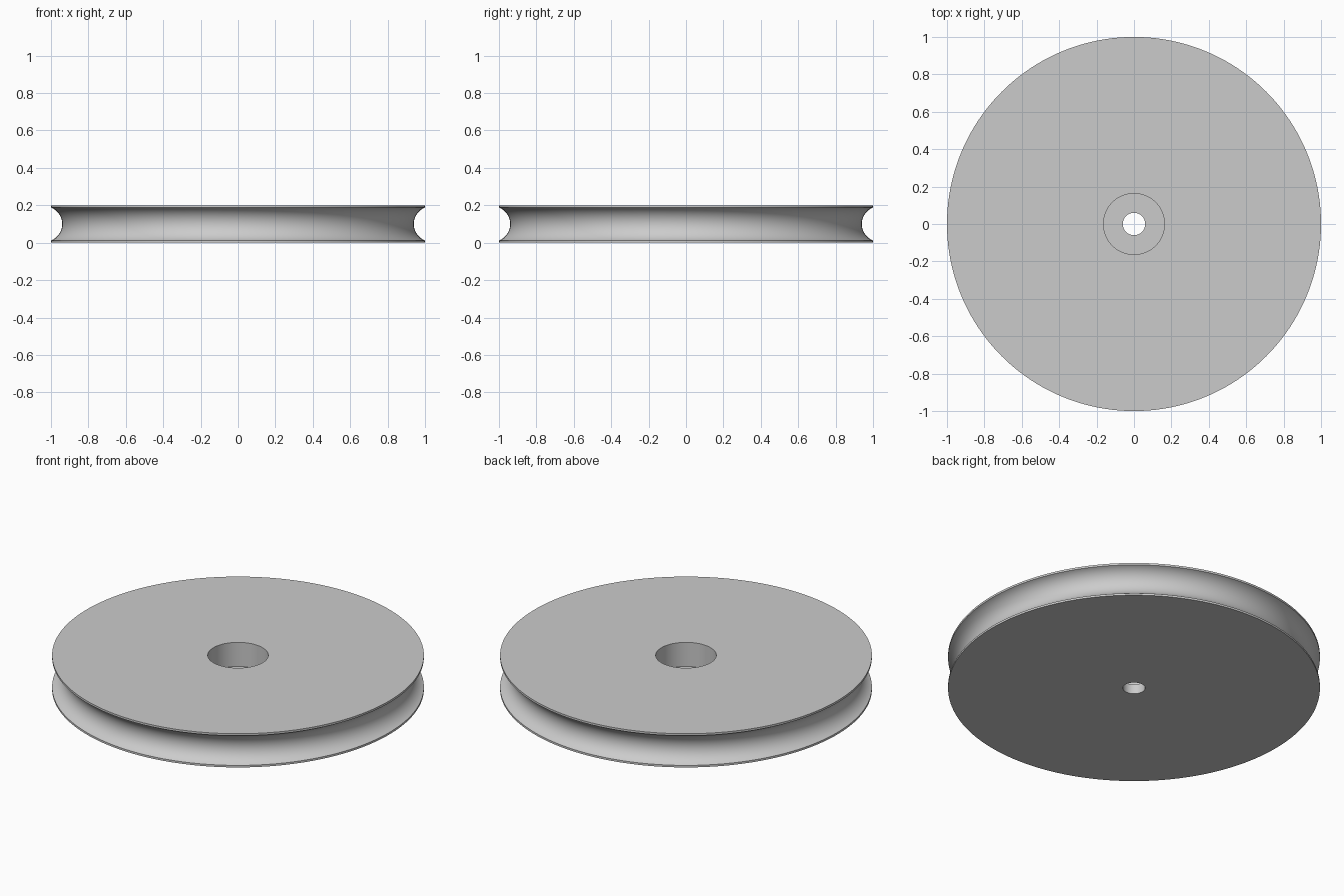
import bpy
import math
from math import cos, sin, pi

SEGMENTS = 160
ARC_STEPS = 24
HEIGHT, RADIUS = 0.2, 1.0
LIP = 0.012                      # straight rim above and below the groove
GROOVE_DEPTH = 0.06
BORE_RADIUS, SEAT_RADIUS = 0.06, 0.163
SEAT_FLOOR = 0.057

cube = bpy.data.objects.get("Cube")
if cube:
    bpy.data.objects.remove(cube, do_unlink=True)

grey = bpy.data.materials.new("plain grey")
grey.use_nodes = True
colour = (0.6, 0.6, 0.6, 1)
grey.diffuse_color = colour
grey.node_tree.nodes["Principled BSDF"].inputs["Base Color"].default_value = colour

# Round rope groove: an arc between the two lips
half = HEIGHT / 2 - LIP
arc_radius = (half ** 2 + GROOVE_DEPTH ** 2) / (2 * GROOVE_DEPTH)
arc_centre = RADIUS - GROOVE_DEPTH + arc_radius
sweep = math.asin(half / arc_radius)
groove = []
for i in range(ARC_STEPS + 1):
    a = sweep * (2 * i / ARC_STEPS - 1)
    groove.append((arc_centre - arc_radius * cos(a), HEIGHT / 2 + arc_radius * sin(a)))

# Closed cross-section: bore, underside, groove, top face, bearing seat
profile = [(BORE_RADIUS, SEAT_FLOOR), (BORE_RADIUS, 0), (RADIUS, 0), *groove,
           (RADIUS, HEIGHT), (SEAT_RADIUS, HEIGHT), (SEAT_RADIUS, SEAT_FLOOR)]

# Lathe the cross-section around z
n = len(profile)
verts = [(r * cos(2 * pi * s / SEGMENTS), r * sin(2 * pi * s / SEGMENTS), z)
         for s in range(SEGMENTS) for r, z in profile]
faces = []
for s in range(SEGMENTS):
    t = (s + 1) % SEGMENTS
    for i in range(n):
        j = (i + 1) % n
        faces.append((s * n + i, t * n + i, t * n + j, s * n + j))

mesh = bpy.data.meshes.new("pulley_wheel")
mesh.from_pydata(verts, [], faces)
mesh.materials.append(grey)
mesh.update()
wheel = bpy.data.objects.new("pulley_wheel", mesh)
bpy.context.collection.objects.link(wheel)

# Smooth curved walls, sharp rims
bpy.ops.object.select_all(action="DESELECT")
wheel.select_set(True)
bpy.context.view_layer.objects.active = wheel
bpy.ops.object.shade_smooth_by_angle(angle=math.radians(30))
